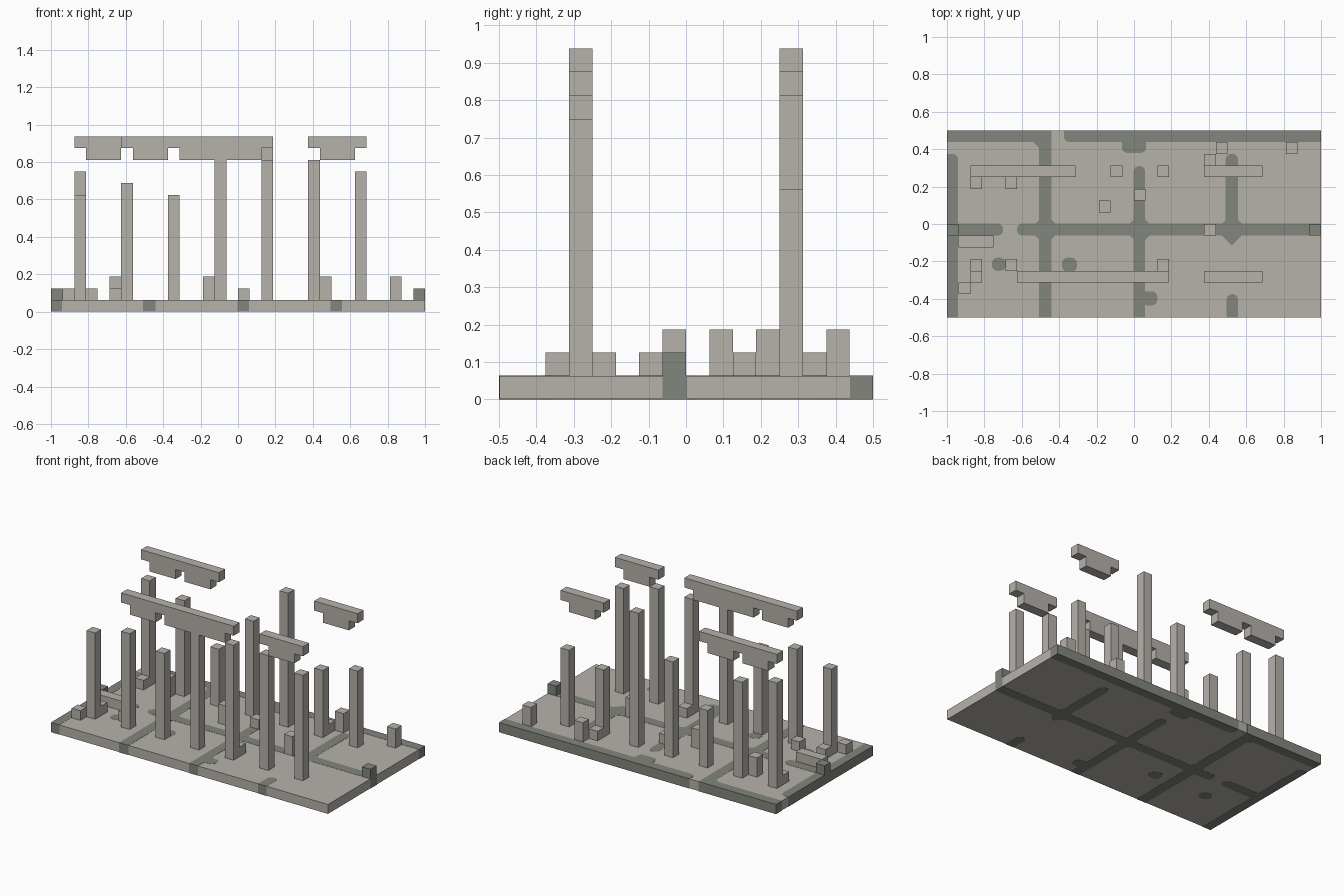
import bpy, bmesh, math

if "Cube" in bpy.data.objects:
    bpy.data.objects.remove(bpy.data.objects["Cube"], do_unlink=True)

U = 1 / 16          # one block
HX, HY = 1.0, 0.5   # half size of the floor
LIP = 0.001         # how far the moss stands proud of the stone


def material(name, rgb):
    m = bpy.data.materials.new(name)
    m.use_nodes = True
    m.diffuse_color = (*rgb, 1)
    m.node_tree.nodes["Principled BSDF"].inputs["Base Color"].default_value = (*rgb, 1)
    return m


STONE = material("pale stone", (0.47, 0.445, 0.41))
MOSS = material("dark moss", (0.225, 0.235, 0.205))


def prism(name, points, direction, mat):
    """Extrude a flat outline along a direction."""
    bm = bmesh.new()
    face = bm.faces.new([bm.verts.new(p) for p in points])
    out = bmesh.ops.extrude_face_region(bm, geom=[face])
    moved = [v for v in out["geom"] if isinstance(v, bmesh.types.BMVert)]
    bmesh.ops.translate(bm, verts=moved, vec=direction)
    bmesh.ops.recalc_face_normals(bm, faces=bm.faces)
    mesh = bpy.data.meshes.new(name)
    bm.to_mesh(mesh)
    bm.free()
    mesh.materials.append(mat)
    ob = bpy.data.objects.new(name, mesh)
    bpy.context.collection.objects.link(ob)
    return ob


def box(name, x0, y0, z0, x1, y1, z1, mat=STONE):
    outline = [(x0, y0, z0), (x1, y0, z0), (x1, y1, z0), (x0, y1, z0)]
    return prism(name, outline, (0, 0, z1 - z0), mat)


def block(name, i, j, top, length=1, mat=STONE):
    """Upright block standing on the floor at grid cell i, j."""
    x, y = i * U - HX, j * U - HY
    return box(name, x, y, U, x + length * U, y + U, top * U, mat)


def moss(name, x0, x1, y0, y1, r=0.03):
    """Rounded patch through the floor, square where it meets the floor's edge."""
    pts = []
    corners = ((x1, y1, 1, 1), (x0, y1, -1, 1), (x0, y0, -1, -1), (x1, y0, 1, -1))
    for n, (x, y, sx, sy) in enumerate(corners):
        if abs(x) >= HX or abs(y) >= HY:
            pts.append((x, y, 0))
            continue
        for s in range(5):
            a = math.pi / 2 * (n + s / 4)
            pts.append((x - sx * r + r * math.cos(a), y - sy * r + r * math.sin(a), 0))
    return prism(name, pts, (0, 0, U + LIP), MOSS)


# Floor slab
box("floor_slab", -HX + LIP, -HY + LIP, LIP, HX - LIP, HY - LIP, U)

# Moss seams between the paving slabs
moss("moss_back_right", -HX, -0.44, 0.438, HY)
moss("moss_back_left", -0.375, HX, 0.438, HY)
moss("moss_back_bulge", -0.065, 0.065, 0.38, 0.46)
moss("moss_side", -HX, -0.94, -HY, 0.375)
moss("moss_middle_right", -HX, -0.7, -0.0625, 0.003)
moss("moss_middle_left", -0.625, HX, -0.0625, 0.003)
moss("moss_seam_a", -0.508, -0.44, -HY, HY)
moss("moss_seam_b", -0.003, 0.06, -HY, 0.31)
moss("moss_seam_c", 0.49, 0.556, -0.06, 0.375)
moss("moss_seam_c_front", 0.495, 0.556, -HY, -0.375)
moss("moss_spot_a", -0.76, -0.685, -0.25, -0.18)
moss("moss_spot_b", -0.385, -0.305, -0.255, -0.18)
moss("moss_spot_c", 0.04, 0.125, -0.435, -0.36)

# Soft corners where seams cross
crossings = [(-0.474, -0.03), (0.03, -0.03), (0.523, -0.03), (-0.474, 0.46)]
for x, y in crossings:
    d = 0.085
    top = min(y + d, HY)
    w = d - (top - y)
    pts = [(x + d, y, 0), (x + w, top, 0), (x - w, top, 0), (x - d, y, 0), (x, y - d, 0)]
    if w < LIP:
        pts.pop(2)
    if y > 0:  # keep the bare notch in the back edge clear
        pts = [(min(p[0], -0.44), p[1], 0) for p in pts[1:]]
    prism("moss_crossing", pts, (0, 0, U + LIP), MOSS)

# Broken columns in two rows, heights in blocks
ROWS = {"front": (3, (10, 11, 10, 13, 13, 13, 12)),
        "back": (12, (12, 11, 7, 11, 15, 8, 9))}
for side, (j, tops) in ROWS.items():
    for n, top in enumerate(tops):
        block(side + "_column", 2 + 4 * n, j, top)


def lintel(name, first, last, j, drops):
    """Beam one block high, with deeper stretches given as cell ranges."""
    def at(i, k):
        return (i * U - HX, j * U - HY, k * U)
    pts = [at(last, 15), at(first, 15), at(first, 14)]
    for a, b in drops:
        pts += [at(a, 14), at(a, 13), at(b, 13), at(b, 14)]
    pts.append(at(last, 14))
    prism(name, pts, (0, U, 0), STONE)


# Floating lintels
lintel("front_long_lintel", 6, 19, 3, [(7, 10), (11, 18)])
lintel("back_long_lintel", 2, 11, 12, [(3, 6), (7, 10)])
for side, j in (("front", 3), ("back", 12)):
    lintel(side + "_short_lintel", 22, 27, j, [(23, 26)])

# Rubble
for i, j, top in [(2, 11, 2), (5, 11, 3), (13, 9, 3), (16, 10, 2), (22, 13, 2),
                  (23, 14, 3), (29, 14, 3), (22, 7, 3), (2, 4, 2), (1, 2, 2),
                  (5, 4, 2), (18, 4, 2)]:
    block("rubble", i, j, top)
block("fallen_beam", 1, 6, 2, length=3)
for i in (0, 31):
    block("mossy_block", i, 7, 2, mat=MOSS)
